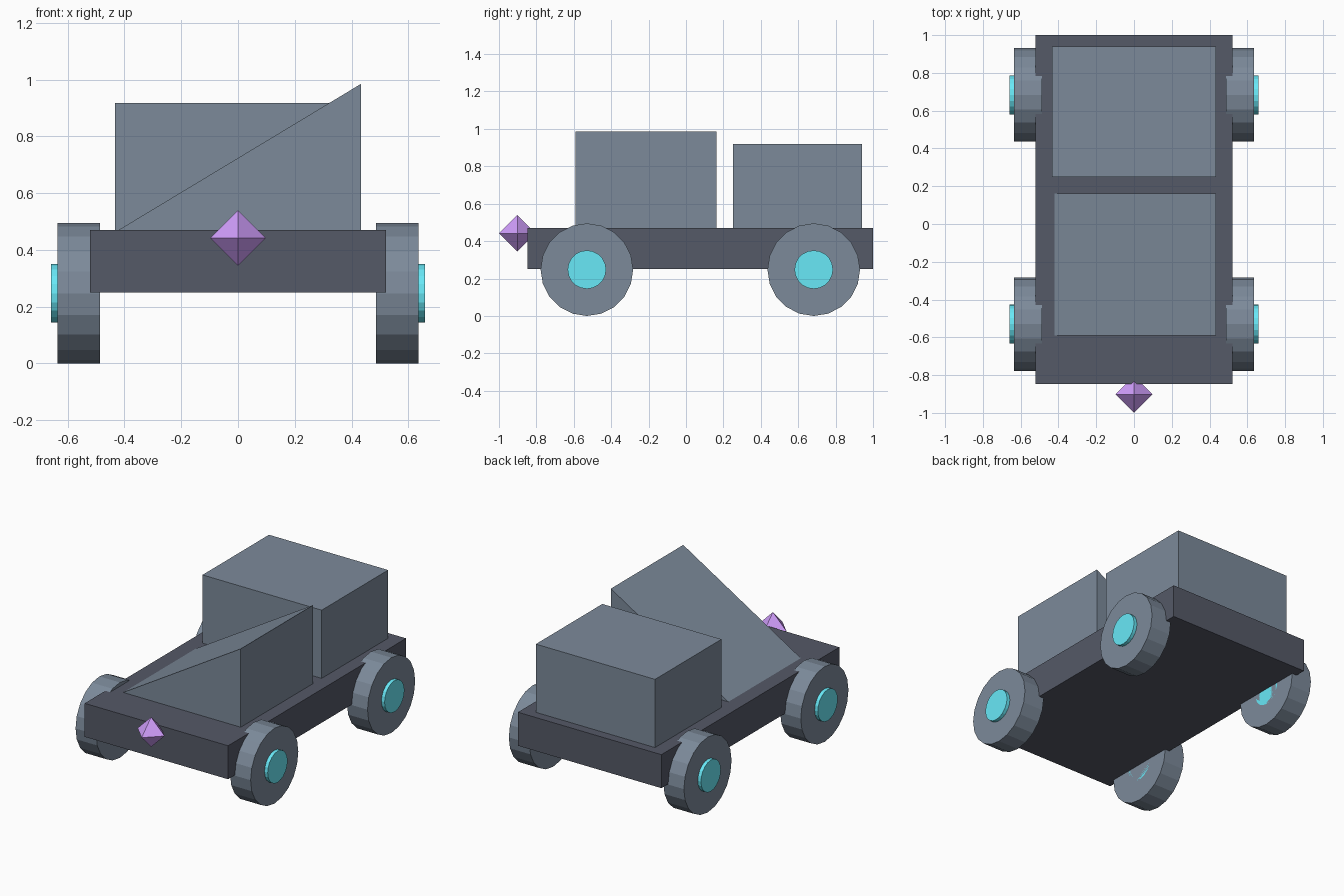
import bpy, bmesh
from math import radians
from mathutils import Matrix, Vector

if "Cube" in bpy.data.objects:
    bpy.data.objects.remove(bpy.data.objects["Cube"])


def material(name, rgb):
    mat = bpy.data.materials.new(name)
    mat.diffuse_color = (*rgb, 1)
    mat.use_nodes = True
    mat.node_tree.nodes["Principled BSDF"].inputs["Base Color"].default_value = mat.diffuse_color
    return mat


def finish(name, bm, mat):
    bmesh.ops.recalc_face_normals(bm, faces=bm.faces)
    mesh = bpy.data.meshes.new(name)
    bm.to_mesh(mesh)
    bm.free()
    mesh.materials.append(mat)
    obj = bpy.data.objects.new(name, mesh)
    bpy.context.collection.objects.link(obj)
    return obj


def prism(name, profile, y0, y1, mat):
    """Extrude an (x, z) profile along y."""
    bm = bmesh.new()
    face = bm.faces.new([bm.verts.new((x, y0, z)) for x, z in profile])
    ext = bmesh.ops.extrude_face_region(bm, geom=[face])
    verts = [g for g in ext["geom"] if isinstance(g, bmesh.types.BMVert)]
    bmesh.ops.translate(bm, verts=verts, vec=(0, y1 - y0, 0))
    return finish(name, bm, mat)


def box(name, half_x, y0, y1, z0, z1, mat):
    return prism(name, [(-half_x, z0), (half_x, z0), (half_x, z1), (-half_x, z1)], y0, y1, mat)


def disc(name, side, x_in, x_out, y, radius, mat):
    """Twenty-sided cylinder with its axle along x."""
    bm = bmesh.new()
    place = Matrix.Translation((side * (x_in + x_out) / 2, y, 0.2475))
    bmesh.ops.create_cone(bm, cap_ends=True, segments=20, radius1=radius, radius2=radius,
                          depth=x_out - x_in, matrix=place @ Matrix.Rotation(radians(90), 4, 'Y'))
    return finish(name, bm, mat)


slate = material("slate", (0.202, 0.254, 0.323))
dark = material("dark_slate", (0.09, 0.10, 0.135))
cyan = material("cyan", (0.14, 0.81, 0.93))
purple = material("purple", (0.63, 0.34, 0.97))

# Body: flat chassis, sideways wedge in front, cargo box behind
box("chassis", 0.521, -0.847, 1.0, 0.25, 0.47, dark)
prism("wedge", [(-0.433, 0.463), (0.433, 0.463), (0.433, 0.985)], -0.59, 0.162, slate)
box("cargo_box", 0.433, 0.25, 0.94, 0.463, 0.918, slate)

# Wheels with hubs flush inside and poking out on the outer face
for side, sx in (("left", -1), ("right", 1)):
    for end, y in (("front", -0.53), ("rear", 0.683)):
        disc(f"{end}_{side}_wheel", sx, 0.487, 0.636, y, 0.2475, slate)
        disc(f"{end}_{side}_hub", sx, 0.487, 0.659, y, 0.103, cyan)

# Nose gem: octahedron on the front edge
bm = bmesh.new()
centre = Vector((0, -0.902, 0.442))
for axis in range(3):
    for sign in (-1, 1):
        offset = Vector((0, 0, 0))
        offset[axis] = sign * 0.098
        bm.verts.new(centre + offset)
bmesh.ops.convex_hull(bm, input=bm.verts)
finish("nose_gem", bm, purple)
